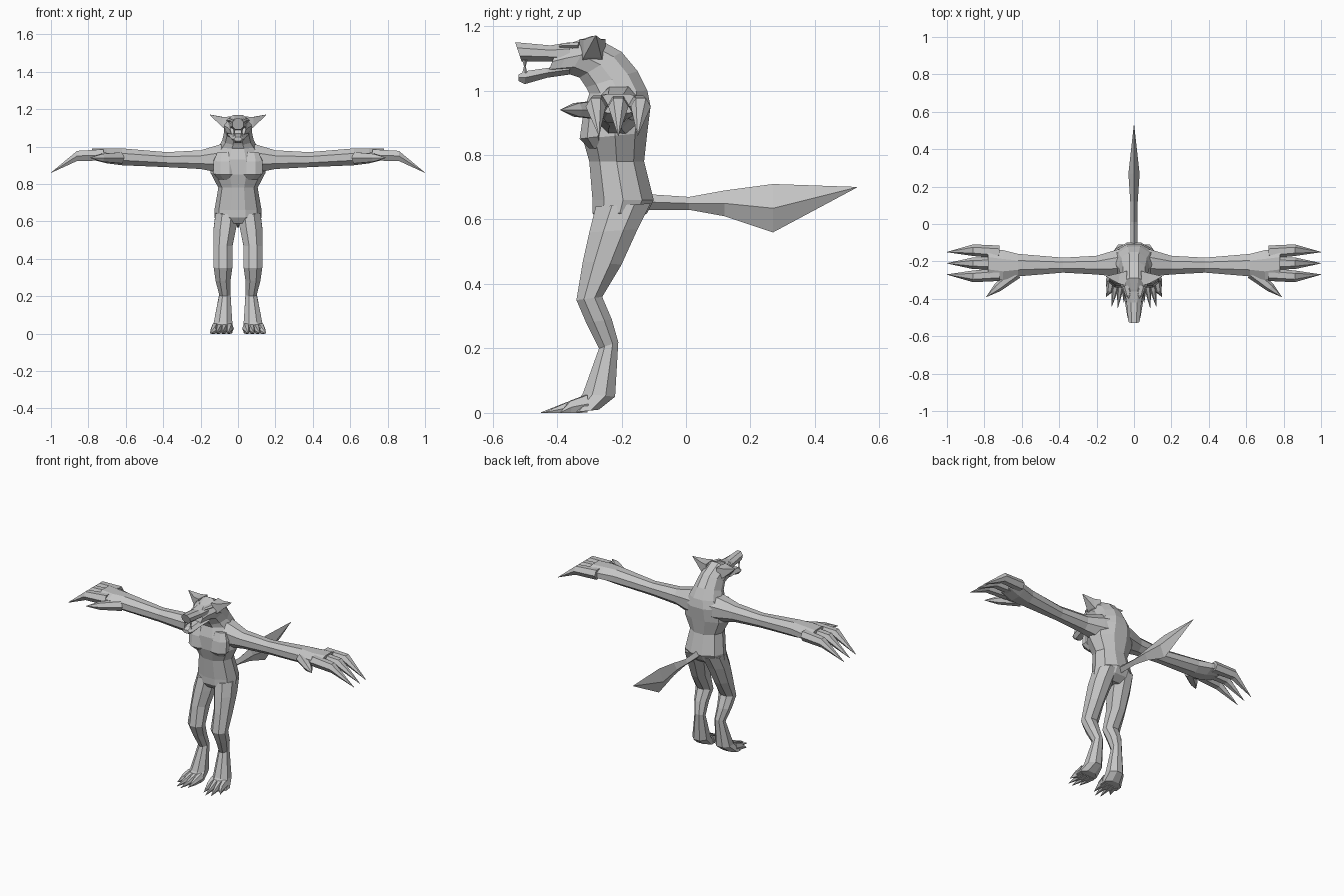
import bpy, bmesh, math
from mathutils import Vector

cube = bpy.data.objects.get("Cube")
if cube:
    bpy.data.objects.remove(cube, do_unlink=True)

UP = Vector((0, 0, 1))

fur = bpy.data.materials.new("grey fur")
fur.use_nodes = True
grey = (.56, .56, .56, 1)
fur.diffuse_color = grey
fur.node_tree.nodes["Principled BSDF"].inputs["Base Color"].default_value = grey


def loft(name, rings, sides=8, turn=.5, mirror=False):
    """Skin a row of rings, each given as (centre, half height, half width)."""
    bm = bmesh.new()
    fit = 1 / math.cos(math.pi / sides) if turn else 1
    loops = []
    for centre, rise, spread in rings:
        loop = []
        for i in range(sides):
            angle = math.tau * (i + turn) / sides
            offset = rise * math.cos(angle) + spread * math.sin(angle)
            loop.append(bm.verts.new(centre + offset * fit))
        loops.append(loop)
    for near, far in zip(loops, loops[1:]):
        for i in range(sides):
            j = (i + 1) % sides
            bm.faces.new((near[i], near[j], far[j], far[i]))
    bm.faces.new(loops[0])
    bm.faces.new(loops[-1])
    bmesh.ops.recalc_face_normals(bm, faces=bm.faces)
    mesh = bpy.data.meshes.new(name)
    bm.to_mesh(mesh)
    bm.free()
    mesh.materials.append(fur)
    part = bpy.data.objects.new(name, mesh)
    bpy.context.collection.objects.link(part)
    if mirror:
        part.modifiers.new("Mirror", 'MIRROR').use_mirror_merge = False


def cut(front, back, half, x=0):
    """Body ring between a front and a back point, both given as (y, z)."""
    p, q = Vector((x, *front)), Vector((x, *back))
    return (p + q) / 2, (q - p) / 2, Vector((half, 0, 0))


def rib(y, low, high, half):
    """Upright ring facing along the depth."""
    return cut(front=(y, low), back=(y, high), half=half)


def sleeve(x, y, low, high, half):
    """Upright ring facing along the arm."""
    return Vector((x, y, (low + high) / 2)), UP * (high - low) / 2, Vector((0, half, 0))


def claw(name, base, bend, tip, width, height, fullness=.7, sides=6):
    """Mirrored tapering spike that runs through a bend to a point."""
    points = [Vector(p) for p in (base, bend, tip)]
    across = (points[-1] - points[0]).cross(UP).normalized()
    rings = [(point, UP * height * scale, across * width * scale)
             for point, scale in zip(points, (1, fullness, .03))]
    loft(name, rings, sides, mirror=True)


# Torso, hunched neck and skull
loft("torso", [
    cut(front=(-.27, .59), back=(-.16, .59), half=.09),
    cut(front=(-.29, .62), back=(-.12, .62), half=.12),
    cut(front=(-.29, .66), back=(-.1, .66), half=.12),
    cut(front=(-.3, .78), back=(-.13, .78), half=.1),
    cut(front=(-.32, .85), back=(-.12, .87), half=.14),
    cut(front=(-.32, .93), back=(-.11, .95), half=.13),
    cut(front=(-.3, .99), back=(-.12, 1), half=.1),
    cut(front=(-.31, 1.01), back=(-.15, 1.06), half=.08),
    cut(front=(-.33, 1.04), back=(-.2, 1.12), half=.07),
    cut(front=(-.36, 1.05), back=(-.29, 1.17), half=.07),
    cut(front=(-.4, 1.05), back=(-.35, 1.15), half=.05),
    cut(front=(-.43, 1.05), back=(-.4, 1.13), half=.04),
], sides=10)

# Chest muscles
loft("chest_muscle", [
    cut(front=(-.3, .82), back=(-.25, .82), half=.04, x=.06),
    cut(front=(-.33, .85), back=(-.25, .86), half=.06, x=.07),
    cut(front=(-.32, .92), back=(-.25, .93), half=.06, x=.07),
    cut(front=(-.3, .97), back=(-.25, .97), half=.04, x=.07),
], mirror=True)

# Muzzle and open jaw
loft("muzzle", [
    rib(y=-.36, low=1.08, high=1.15, half=.05),
    rib(y=-.42, low=1.09, high=1.14, half=.04),
    cut(front=(-.51, 1.09), back=(-.53, 1.15), half=.03),
])
loft("lower_jaw", [
    rib(y=-.36, low=1.05, high=1.08, half=.05),
    rib(y=-.43, low=1.04, high=1.07, half=.04),
    rib(y=-.5, low=1.02, high=1.06, half=.03),
    rib(y=-.52, low=1.03, high=1.05, half=.02),
], sides=6)

# Fangs on both sides of the mouth
for side in (-1, 1):
    for label, z, tilt in (("upper_fang", 1.08, math.pi), ("lower_fang", 1.07, 0)):
        bpy.ops.mesh.primitive_cone_add(vertices=4, radius1=.008, depth=.03,
                                        location=(side * .02, -.5, z), rotation=(tilt, 0, 0))
        fang = bpy.context.object
        fang.name = label
        fang.data.materials.append(fur)

# Brows and ears
claw("brow", base=(.04, -.33, 1.14), bend=(.03, -.38, 1.14), tip=(.02, -.41, 1.13),
     width=.02, height=.01)
claw("ear", base=(.04, -.29, 1.12), bend=(.08, -.29, 1.13), tip=(.15, -.28, 1.17),
     width=.04, height=.04, sides=4)

# Arms with broad hands
loft("arm", [
    sleeve(x=.02, y=-.2, low=.87, high=1.02, half=.08),
    sleeve(x=.1, y=-.21, low=.86, high=1.01, half=.07),
    sleeve(x=.2, y=-.22, low=.88, high=.98, half=.05),
    sleeve(x=.38, y=-.22, low=.89, high=.97, half=.04),
    sleeve(x=.62, y=-.22, low=.9, high=.99, half=.06),
    sleeve(x=.7, y=-.22, low=.91, high=.99, half=.08),
    sleeve(x=.78, y=-.21, low=.93, high=.99, half=.08),
], mirror=True)

# Long clawed fingers and thumb
for label, spread in (("front_finger", -.06), ("middle_finger", 0), ("back_finger", .06)):
    y = spread - .21
    claw(label, base=(.72, y, .955), bend=(.86, y + spread / 6, .95), tip=(1, y, .86),
         width=.03, height=.03, fullness=.9)
claw("thumb", base=(.63, -.26, .94), bend=(.73, -.34, .94), tip=(.79, -.39, .94),
     width=.03, height=.03)

# Bent hind legs
loft("leg", [
    cut(front=(-.28, .64), back=(-.11, .65), half=.06, x=.06),
    cut(front=(-.3, .56), back=(-.15, .57), half=.06, x=.07),
    cut(front=(-.32, .47), back=(-.2, .46), half=.05, x=.08),
    cut(front=(-.34, .35), back=(-.26, .36), half=.05, x=.08),
    cut(front=(-.31, .28), back=(-.23, .29), half=.04, x=.08),
    cut(front=(-.27, .2), back=(-.21, .22), half=.03, x=.07),
    cut(front=(-.32, .06), back=(-.22, .05), half=.05, x=.08),
    cut(front=(-.36, 0), back=(-.27, .01), half=.06, x=.09),
], mirror=True)

# Clawed toes fanning outward
for i, reach in enumerate((-.42, -.45, -.44, -.39)):
    x = .045 + i * .026
    claw(f"toe_{i + 1}", base=(x, -.31, .028), bend=(x * 1.07, -.36, .018),
         tip=(x * 1.22, reach, .001), width=.02, height=.027)

# Blade-shaped tail
loft("tail", [
    rib(y=-.14, low=.63, high=.68, half=.02),
    rib(y=.01, low=.63, high=.67, half=.02),
    rib(y=.12, low=.61, high=.69, half=.02),
    rib(y=.27, low=.56, high=.71, half=.03),
    rib(y=.53, low=.699, high=.701, half=.001),
], sides=4, turn=0)
